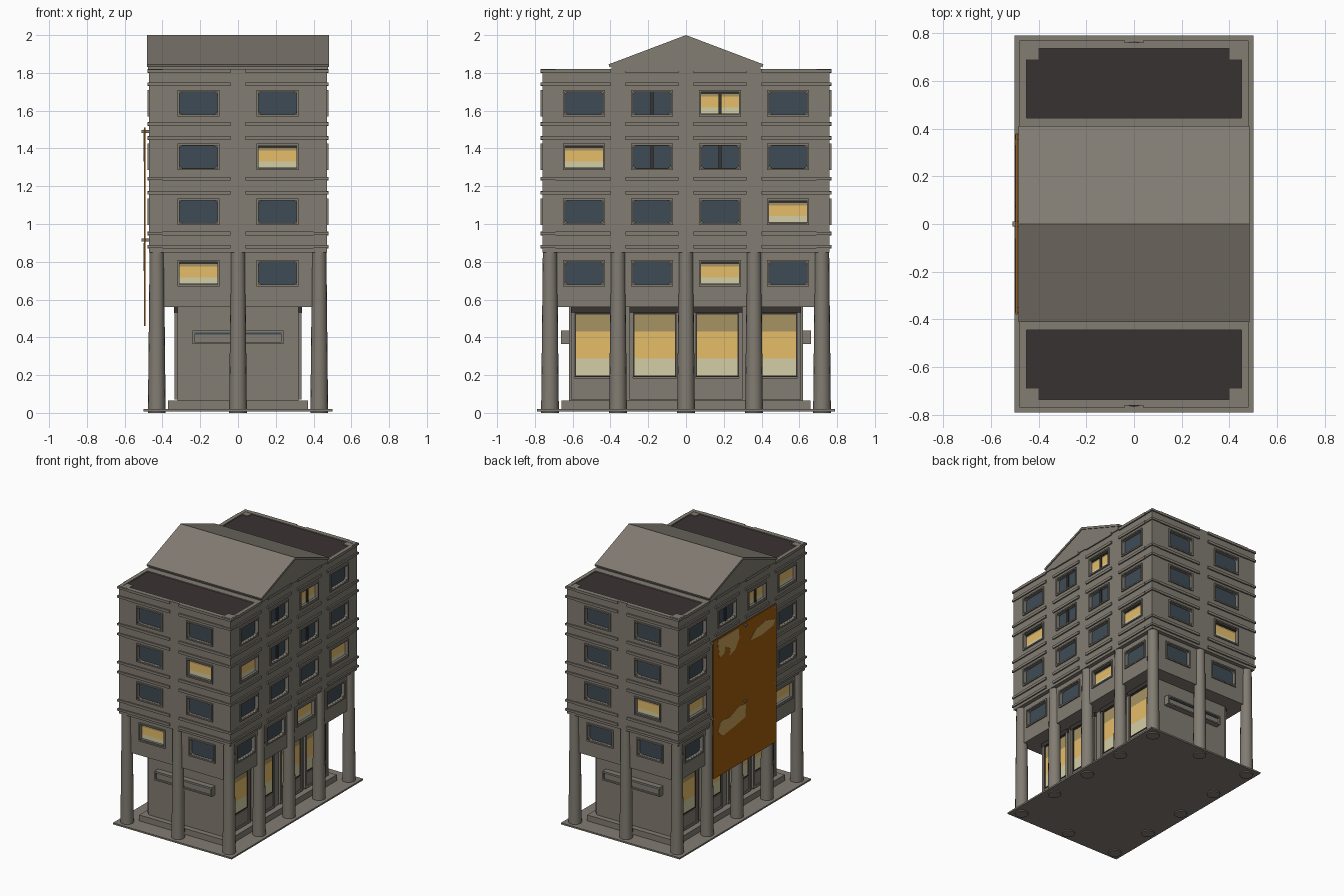
import bpy, bmesh, math
from mathutils import Matrix

if "Cube" in bpy.data.objects:
    bpy.data.objects.remove(bpy.data.objects["Cube"])


def material(name, r, g, b):
    m = bpy.data.materials.new(name)
    m.diffuse_color = (*[(c / 255 / 12.92 if c < 11 else ((c / 255 + .055) / 1.055) ** 2.4) for c in (r, g, b)], 1)
    m.use_nodes = True
    m.node_tree.nodes["Principled BSDF"].inputs["Base Color"].default_value = m.diffuse_color
    return m


STONE = material("grey_stone", 130, 124, 114)
ROOF = material("dark_roof_felt", 57, 50, 50)
GLASS = material("dark_glass", 62, 75, 85)
DARK = material("dark_frame", 56, 52, 48)
GOLD = material("lit_gold", 230, 189, 106)
BLIND = material("lit_upper_brown", 166, 148, 99)
BEIGE = material("lit_lower_beige", 212, 207, 166)
RUST = material("rust_orange", 160, 90, 14)
TAN = material("torn_tan", 200, 158, 86)

HALF = {"F": .76, "B": .76, "R": .47, "L": .47}   # outer wall distance per side


class Part:
    """Collects simple solids into one object."""
    def __init__(self, name, *mats):
        self.name, self.mats, self.bm = name, mats, bmesh.new()

    def box(self, x0, x1, y0, y1, z0, z1, mi=0):
        m = Matrix.Translation(((x0 + x1) / 2, (y0 + y1) / 2, (z0 + z1) / 2)) @ \
            Matrix.Diagonal((abs(x1 - x0), abs(y1 - y0), abs(z1 - z0), 1))
        vs = bmesh.ops.create_cube(self.bm, size=1, matrix=m)["verts"]
        for f in {f for v in vs for f in v.link_faces}:
            f.material_index = mi
        return vs

    def side(self, s, u0, u1, d0, d1, z0, z1, mi=0):
        # box on a facade: u runs along the wall, d is distance outwards
        k = -1 if s in "FL" else 1
        if s in "FB":
            return self.box(u0, u1, k * d0, k * d1, z0, z1, mi)
        return self.box(k * d0, k * d1, u0, u1, z0, z1, mi)

    def prism(self, pts, x0, x1):
        # (y, z) outline extruded along x
        a = [self.bm.verts.new((x0, y, z)) for y, z in pts]
        f = self.bm.faces.new(a)
        r = bmesh.ops.extrude_face_region(self.bm, geom=[f])
        for v in r["geom"]:
            if isinstance(v, bmesh.types.BMVert):
                v.co.x = x1

    def ring(self, s, u0, u1, z0, z1, d0, d1, w, mi=0):
        self.side(s, u0 - w, u1 + w, d0, d1, z1, z1 + w, mi)
        self.side(s, u0 - w, u1 + w, d0, d1, z0 - w, z0, mi)
        self.side(s, u0 - w, u0, d0, d1, z0, z1, mi)
        self.side(s, u1, u1 + w, d0, d1, z0, z1, mi)

    def done(self):
        bmesh.ops.recalc_face_normals(self.bm, faces=self.bm.faces)
        me = bpy.data.meshes.new(self.name)
        self.bm.to_mesh(me)
        self.bm.free()
        for m in self.mats:
            me.materials.append(m)
        ob = bpy.data.objects.new(self.name, me)
        bpy.context.collection.objects.link(ob)
        return ob


def simple(name, mat, *dims):
    p = Part(name, mat)
    p.box(*dims)
    return p.done()


# base, step and recessed ground floor
simple("base_plate", STONE, -.5, .5, -.79, .79, .008, .02)
simple("step", STONE, -.37, .37, -.66, .66, .02, .065)
simple("ground_floor_core", STONE, -.32, .32, -.62, .62, .06, .57)

# main storeys
lower = simple("lower_storey", STONE, -.44, .44, -.73, .73, .56, .86)
upper = simple("upper_storeys", STONE, -.47, .47, -.76, .76, .85, 1.82)

# windows: openings, glass, frames and mullions
ROWS = (.74, 1.065, 1.355, 1.64)
COLS = {"F": (-.21, .21), "B": (-.21, .21), "R": (-.54, -.18, .18, .54), "L": (-.54, -.18, .18, .54)}
LIT = {("F", -.21, .74), ("F", .21, 1.355), ("B", -.21, 1.065),
       ("R", -.54, 1.355), ("R", .18, 1.64), ("R", .54, 1.065), ("R", .18, .74),
       ("L", .54, 1.065), ("L", -.18, 1.64), ("L", -.54, 1.64), ("L", -.54, .74)}
cut = Part("opening_cutter")
glass = Part("dark_windows", GLASS)
lit = Part("lit_windows", BEIGE, GOLD, BLIND)
frames = Part("window_frames", STONE)
mull = Part("window_mullions", DARK)


def lit_pane(s, u0, u1, d, z0, z1, splits):
    zs = [z0] + [z0 + (z1 - z0) * t for t in splits] + [z1]
    for i in range(3):
        lit.side(s, u0, u1, d - .004, d, zs[i], zs[i + 1], i)


for s, cols in COLS.items():
    for z in ROWS:
        d = HALF[s] - (.03 if z < .85 else 0)
        for u in cols:
            on = (s, u, z) in LIT
            h = .055 if on else .059
            vs = cut.side(s, u - .101, u + .101, d - .024, d + .03, z - h, z + h)
            if not on:   # rounded corners on the dark panes
                ax = 1 if s in "FB" else 0
                es = {e for v in vs for e in v.link_edges
                      if abs((e.verts[0].co - e.verts[1].co)[ax]) > .03
                      and abs((e.verts[0].co - e.verts[1].co).z) < .01
                      and abs((e.verts[0].co - e.verts[1].co)[1 - ax]) < .01}
                bmesh.ops.bevel(cut.bm, geom=list(es), offset=.02, segments=2, profile=.5, affect='EDGES')
                glass.side(s, u - .103, u + .103, d - .026, d - .018, z - .061, z + .061)
            else:
                lit_pane(s, u - .103, u + .103, d - .018, z - .057, z + .057, (.3, .8))
                mull.side(s, u - .101, u + .101, d - .022, d - .012, z + .047, z + .056)
            frames.ring(s, u - .101, u + .101, z - .06, z + .06, d - .01, d + .009, .01)
            if s in "RL" and abs(u) < .2 and z > 1.2:
                mull.side(s, u - .008, u + .008, d - .022, d - .008, z - h, z + h)

# roof terraces sunk just behind the parapet
terrace = Part("roof_terraces", ROOF)
for k in (-1, 1):
    cut.box(-.45, .45, k * .445, k * .735, 1.795, 1.9)
    terrace.box(-.452, .452, k * .443, k * .737, 1.79, 1.813)
terrace.done()

cutter = cut.done()
cutter.hide_render = True
for ob in (lower, upper):
    m = ob.modifiers.new("openings", 'BOOLEAN')
    m.operation, m.solver, m.object = 'DIFFERENCE', 'EXACT', cutter
    bpy.context.view_layer.objects.active = ob
    bpy.ops.object.modifier_apply(modifier=m.name)
bpy.data.objects.remove(cutter)

# storey bands: bays between the pilasters, and pieces wrapping the corners
bands = Part("storey_bands", STONE)
LEVELS = (.88, .95, 1.165, 1.24, 1.455, 1.53, 1.74, 1.81)
for s in COLS:
    bays = ((-.40, -.04), (.04, .40)) if s in "FB" else ((-.69, -.4), (-.32, -.04), (.04, .32), (.4, .69))
    for z in LEVELS:
        for a, b in bays:
            bands.side(s, a, b, HALF[s] - .01, HALF[s] + .01, z - .01, z + .01)
for z in LEVELS:
    for i in (-1, 1):
        for j in (-1, 1):
            bands.box(i * .40, i * .479, j * .69, j * .769, z - .008, z + .008)
bands.done()

# shop windows on both long sides
shop = Part("shop_frames", STONE, DARK)
for s in "RL":
    for a, b in ((-.59, -.35), (-.28, -.05), (.05, .28), (.35, .59)):
        lit_pane(s, a, b, .326, .19, .53, (.29, .71))
        shop.ring(s, a, b, .09, .53, .315, .336, .018)
        shop.ring(s, a + .008, b - .008, .198, .522, .32, .329, .008, 1)
        shop.side(s, a, b, .315, .33, .09, .185)
        shop.side(s, a - .02, b + .02, .315, .338, .53, .565, 1)
for p in (glass, lit, frames, mull, shop):
    p.done()

# long boxes on the short ground floor walls
sign = Part("wall_boxes", STONE, GLASS)
for s in "FB":
    sign.side(s, -.24, .24, .61, .65, .365, .435)
    sign.ring(s, -.23, .23, .375, .425, .64, .662, .01)
    sign.side(s, -.23, .23, .645, .655, .415, .425, 1)
sign.done()

# tapered columns all round
cols = Part("columns", STONE)
spots = [(x, y) for x in (-.43, .43) for y in (-.72, -.36, 0, .36, .72)] + [(0, -.72), (0, .72)]
for x, y in spots:
    bmesh.ops.create_cone(cols.bm, cap_ends=True, segments=16, radius1=.047, radius2=.038, depth=.855,
                          matrix=Matrix.Translation((x, y, .4275)))
ob = cols.done()
bpy.context.view_layer.objects.active = ob
ob.select_set(True)
bpy.ops.object.shade_smooth_by_angle(angle=math.radians(35))

# gabled roof with its end walls
gable = Part("gable_walls", STONE)
gable.prism([(-.395, 1.81), (.395, 1.81), (.395, 1.835), (0, 1.985), (-.395, 1.835)], -.477, .477)
gable.done()
roof = Part("pitched_roof", STONE)
roof.prism([(-.41, 1.845), (0, 2), (.41, 1.845), (.405, 1.83), (0, 1.983), (-.405, 1.83)], -.483, .483)
roof.done()

# rusty hoarding with torn patches and fixings on the left side
simple("hoarding", RUST, -.497, -.489, -.38, .38, .46, 1.51)
patch = Part("torn_patches", TAN)
patch.prism([(.33, 1.5), (.08, 1.5), (.07, 1.42), (.12, 1.35), (.19, 1.33), (.18, 1.38), (.24, 1.42),
             (.25, 1.37), (.31, 1.36)], -.499, -.496)
patch.prism([(-.06, 1.35), (-.13, 1.41), (-.25, 1.43), (-.36, 1.4), (-.34, 1.36), (-.2, 1.34)], -.499, -.496)
patch.prism([(.33, .8), (.29, .87), (.18, .86), (.08, .9), (-.01, .89), (0, .79), (.12, .77), (.27, .75)],
            -.499, -.496)
patch.done()
fix = Part("hoarding_fixings", STONE)
for y in (-.36, 0, .365):
    for z in (.915, 1.49):
        fix.box(-.51 if y == 0 else -.498, -.46, y - .01, y + .01, z - .007, z + .007)
fix.done()
